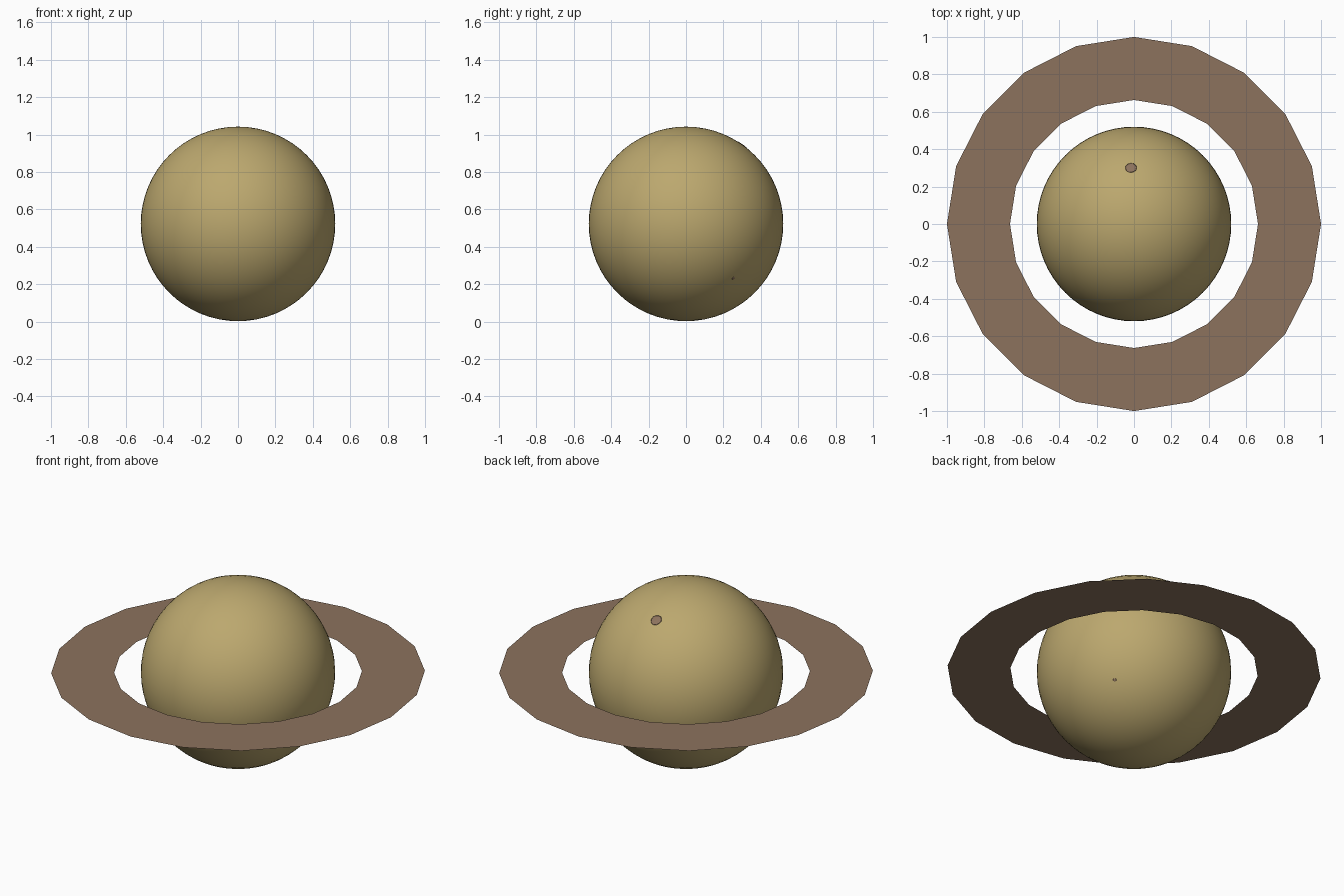
import bpy, bmesh, math
from mathutils import Vector, Matrix

if "Cube" in bpy.data.objects:
    bpy.data.objects.remove(bpy.data.objects["Cube"])

R, CZ = 0.52, 0.522


def material(name, rgb):
    m = bpy.data.materials.new(name)
    m.diffuse_color = (*rgb, 1)
    m.use_nodes = True
    m.node_tree.nodes["Principled BSDF"].inputs["Base Color"].default_value = m.diffuse_color
    return m


def make(name, bm, mat, smooth):
    me = bpy.data.meshes.new(name)
    bm.to_mesh(me)
    bm.free()
    for p in me.polygons:
        p.use_smooth = smooth
    me.materials.append(mat)
    ob = bpy.data.objects.new(name, me)
    bpy.context.collection.objects.link(ob)
    return ob


sand = material("sand", (0.50, 0.39, 0.157))
brown = material("dusty_brown", (0.262, 0.168, 0.11))

# Planet ball
bm = bmesh.new()
bmesh.ops.create_uvsphere(bm, u_segments=64, v_segments=32, radius=R)
make("planet", bm, sand, True).location.z = CZ

# Flat, paper-thin ring with 20 sides
N = 20
bm = bmesh.new()
loops = [[bm.verts.new((r * math.cos(2 * math.pi * i / N),
                        r * math.sin(2 * math.pi * i / N), CZ)) for i in range(N)]
         for r in (0.663, 1.0)]
for i in range(N):
    j = (i + 1) % N
    bm.faces.new((loops[0][i], loops[1][i], loops[1][j], loops[0][j]))
make("ring", bm, brown, False)

# Small surface spots: shallow discs lying on the ball
for name, direction, size in (("large_spot", (-0.016, 0.30, 0.424), 0.031),
                              ("small_spot", (0.348, 0.254, -0.291), 0.009)):
    n = Vector(direction).normalized()
    bm = bmesh.new()
    bmesh.ops.create_uvsphere(bm, u_segments=12, v_segments=6, radius=1)
    turn = n.to_track_quat('Z', 'Y').to_matrix().to_4x4()
    bmesh.ops.transform(bm, verts=bm.verts, matrix=Matrix.Translation(n * R + Vector((0, 0, CZ)))
                        @ turn @ Matrix.Diagonal((size, size, 0.002, 1)))
    make(name, bm, brown, True)
